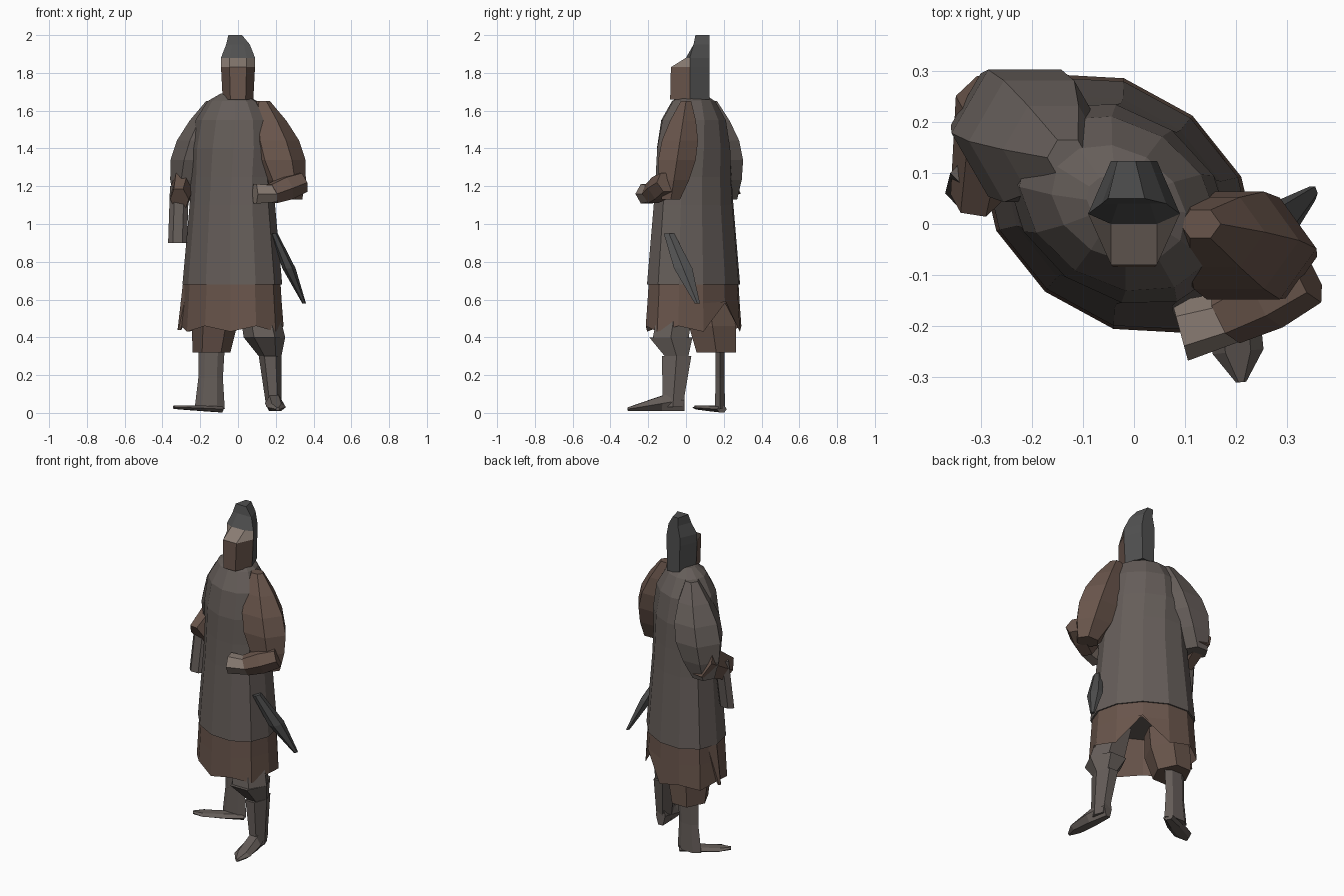
import bpy, bmesh, math
from mathutils import Vector, Matrix

default_cube = bpy.data.objects.get("Cube")
if default_cube:
    bpy.data.objects.remove(default_cube, do_unlink=True)

AXIS_X, AXIS_Y, AXIS_Z = Matrix.Identity(3)


def material(name, red, green, blue):
    result = bpy.data.materials.new(name)
    color = (red, green, blue, 1)
    result.diffuse_color = color
    result.use_nodes = True
    shader = result.node_tree.nodes["Principled BSDF"]
    shader.inputs["Base Color"].default_value = color
    shader.inputs["Roughness"].default_value = 1
    return result


GREY = material("grey_cloth", .13, .11, .1)
RUST = material("rust_cloth", .14, .09, .07)
DARK = material("dark_cloth", .08, .08, .08)
SKIN = material("pale_skin", .25, .2, .17)


def ellipse(center, across, along, sides):
    """Closed ring of points spanned by two radius vectors."""
    angles = [math.tau * step / sides for step in range(sides)]
    return [center + across * math.cos(angle) + along * math.sin(angle) for angle in angles]


def loft(name, rings, cloth, open_start=False):
    """Bridge consecutive rings into one flat-shaded part."""
    bm = bmesh.new()
    loops = [[bm.verts.new(point) for point in ring] for ring in rings]
    for lower, upper in zip(loops, loops[1:]):
        for index in range(len(lower)):
            previous = index - 1
            bm.faces.new((lower[previous], lower[index], upper[index], upper[previous]))
    bm.faces.new(loops[-1])
    if not open_start:
        bm.faces.new(reversed(loops[0]))
    bmesh.ops.recalc_face_normals(bm, faces=bm.faces)
    mesh = bpy.data.meshes.new(name)
    bm.to_mesh(mesh)
    bm.free()
    mesh.materials.append(cloth)
    part = bpy.data.objects.new(name, mesh)
    bpy.context.collection.objects.link(part)
    return part


def limb(name, start, end, start_size, end_size, cloth, bulge=0, squash=1, spans=2):
    """Tapered part between two joints, optionally swollen in the middle."""
    start, end = Vector(start), Vector(end)
    direction = (end - start).normalized()
    across, along = AXIS_X, AXIS_Y
    if abs(direction.z) < .8:
        across = direction.cross(AXIS_Z).normalized()
        along = across.cross(direction)
    rings = []
    for step in range(spans + 1):
        t = step / spans
        size = start_size + (end_size - start_size) * t + bulge * math.sin(math.pi * t)
        rings.append(ellipse(start.lerp(end, t), across * size, along * size * squash, 6))
    return loft(name, rings, cloth)


def foot(name, heel, toe, instep):
    """Wedge that is widest at the ball and pointed at the toe."""
    heel, toe = Vector(heel), Vector(toe)
    across = (toe - heel).cross(AXIS_Z).normalized()
    rings = []
    for t, width in ((0, .03), (.4, .05), (.8, .05), (1, .01)):
        height = instep * (1 - t) + .01
        center = heel.lerp(toe, t) + AXIS_Z * height
        rings.append(ellipse(center, across * width, AXIS_Z * height, 6))
    loft(name, rings, GREY)


def body_ring(z, half_width, turn):
    """Oval section of the twisted body."""
    across = Matrix.Rotation(math.radians(turn), 3, "Z") @ AXIS_X
    along = AXIS_Z.cross(across)
    return ellipse(Vector((-.03, .04, z)), across * half_width, along * half_width * .75, 12)


# Coat: tapers to the chest, then rounds and untwists over the shoulders
coat_rings = []
for z in (.68, .9, 1.1, 1.25, 1.4, 1.55, 1.65, 1.69):
    chest_width = .29 - .1 * (min(z, 1.2) - .7)
    shoulder = max(0, z - 1.2) * 2
    half_width = chest_width * math.sqrt(1 - shoulder ** 4)
    coat_rings.append(body_ring(z, half_width, 10 * shoulder - 40))
loft("coat", coat_rings, GREY)

# Skirt: ragged hem with a slit arching up at the back between the legs
hem, middle, top = (body_ring(z, .33 - z * .07, -40) for z in (.43, .58, .73))
for index, point in enumerate(hem):
    point.z += .03 * (index % 2)
    if point.x + point.y > .31:
        point.z += .13
loft("skirt", [hem, middle, top], RUST, open_start=True)
limb("skirt_flap", (-.23, .12, .7), (-.31, .12, .44), .06, .01, RUST)


# Hooded head: six-sided sections cut off by a receding front
def head_ring(z, scale, front):
    ring = ellipse(Vector((0, .02, z)), AXIS_X * .09 * scale, AXIS_Y * .12, 6)
    for point in ring:
        point.y = max(point.y, front)
    return ring


brow_ring = head_ring(1.83, 1, -.08)
peak_ring = [point - AXIS_X * .015 for point in head_ring(2, .4, .05)]
head = loft("head", [head_ring(1.66, .9, -.1), brow_ring], DARK)
hood = loft("hood", [brow_ring, head_ring(1.88, 1, 0), head_ring(1.95, .7, .04),
                     peak_ring], DARK)
for part, skin in ((head, RUST), (hood, SKIN)):
    part.data.materials.append(skin)
    for face in part.data.polygons:
        if face.normal.y < -.3 and face.center.z < 1.87:
            face.material_index = 1

# Puffed sleeves on opposite ends of the twisted shoulder line
for name, side, middle_y, depth, cloth in (("left_sleeve", 1, .05, .8, RUST),
                                           ("right_sleeve", -1, .08, 1, GREY)):
    limb(name, (.13 * side, middle_y - .05 * side, 1.65),
         (.27 * side, middle_y - .13 * side, 1.13),
         .04, .07, cloth, bulge=.09, squash=depth, spans=5)

# Left forearm across the front, right forearm with a hanging cuff
limb("left_forearm", (.34, -.1, 1.22), (.18, -.18, 1.16), .06, .06, RUST, bulge=.01)
limb("left_hand", (.2, -.18, 1.16), (.09, -.21, 1.16), .05, .06, SKIN)
limb("right_forearm", (-.28, .24, 1.24), (-.31, .05, 1.13), .07, .05, RUST, squash=1.5)
limb("right_cuff", (-.31, .1, 1.2), (-.32, .06, .9), .05, .05, GREY, squash=.6)

# Legs and feet
limb("left_thigh", (.1, -.05, .6), (.14, -.08, .4), .1, .11, GREY)
limb("left_knee", (.14, -.08, .4), (.17, -.05, .3), .11, .06, GREY, squash=1.2)
limb("left_shin", (.17, -.05, .3), (.19, -.07, .03), .06, .04, GREY, squash=1.5)
limb("right_thigh", (-.11, .12, .6), (-.14, .16, .32), .1, .1, RUST, bulge=.02, squash=1.2)
limb("right_shin", (-.14, .18, .35), (-.15, .18, .02), .07, .08, GREY, bulge=-.01, squash=.4)
foot("left_foot", (.18, -.01, 0), (.21, -.31, .01), .06)
foot("right_foot", (-.09, .19, 0), (-.34, .05, .02), .01)

# Scabbard hanging at the left hip
limb("scabbard", (.19, -.09, .95), (.35, .06, .58), .02, .01, DARK, bulge=.02, squash=1.6)
